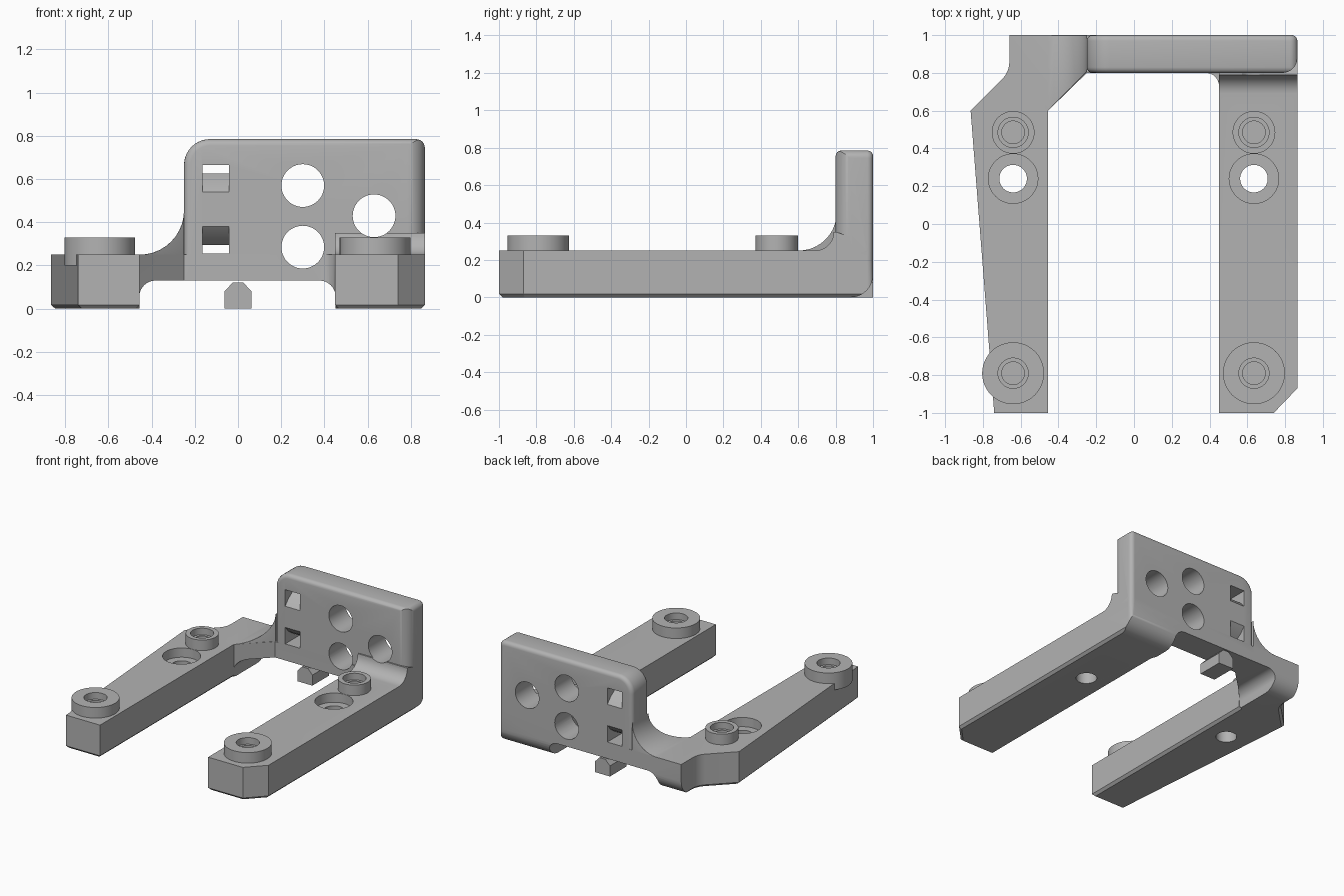
import bpy, bmesh
from math import sin, cos, radians

cube = bpy.data.objects.get("Cube")
if cube:
    bpy.data.objects.remove(cube, do_unlink=True)

grey = bpy.data.materials.new("plain_grey")
grey.use_nodes = True
colour = (0.45, 0.45, 0.45, 1)
grey.diffuse_color = colour
grey.node_tree.nodes["Principled BSDF"].inputs["Base Color"].default_value = colour


def arc(cx, cy, r, start, end, n=10):
    angles = [radians(start + (end - start) * i / n) for i in range(n + 1)]
    return [(cx + r * cos(a), cy + r * sin(a)) for a in angles]


def prism(name, pts, axis, lo, hi, shear=None, pick=None, width=0.03, segments=4):
    """Extrude a profile along an axis; optionally bevel the picked edges."""
    place = {"x": lambda a, b, t: (t, a, b),
             "y": lambda a, b, t: (a, t, b),
             "z": lambda a, b, t: (a, b, t)}[axis]
    bm = bmesh.new()
    ends = []
    for t in (lo, hi):
        ends.append([bm.verts.new(place(a, b, t)) for a, b in pts])
    if shear:
        for v in ends[0]:
            v.co.y = shear(v.co)
    bm.faces.new(ends[0])
    bm.faces.new(ends[1][::-1])
    n = len(pts)
    for i in range(n):
        j = (i + 1) % n
        bm.faces.new((ends[0][i], ends[1][i], ends[1][j], ends[0][j]))
    bmesh.ops.recalc_face_normals(bm, faces=bm.faces)
    if pick:
        rims = [e for f in (ends[0], ends[1]) for e in bm.edges
                if e.verts[0] in f and e.verts[1] in f and pick(e.verts[0].co, e.verts[1].co)]
        bmesh.ops.bevel(bm, geom=rims, offset=width, segments=segments,
                        affect="EDGES", profile=0.5, clamp_overlap=True)
        bmesh.ops.recalc_face_normals(bm, faces=bm.faces)
    mesh = bpy.data.meshes.new(name)
    bm.to_mesh(mesh)
    bm.free()
    mesh.materials.append(grey)
    obj = bpy.data.objects.new(name, mesh)
    bpy.context.collection.objects.link(obj)
    return obj


def disc(name, x, y, r, axis, lo, hi):
    return prism(name, arc(x, y, r, 0, 352.5, 47), axis, lo, hi)


def combine(target, tool, operation):
    mod = target.modifiers.new("combine", "BOOLEAN")
    mod.operation, mod.object, mod.solver = operation, tool, "EXACT"
    bpy.context.view_layer.objects.active = target
    bpy.ops.object.modifier_apply(modifier=mod.name)
    bpy.data.objects.remove(tool, do_unlink=True)


TOP = 0.25
# Two arms and the bridge at the back, with a chamfered underside
plan = [(-0.74, -1), (-0.455, -1), (-0.455, 0.6), (-0.25, 0.8)]
plan += arc(0.38, 0.73, 0.07, 90, 0)
plan += [(0.45, -1), (0.74, -1), (0.865, -0.87)]
plan += arc(0.835, 0.97, 0.03, 0, 90, 4) + [(-0.66, 1)]
plan += arc(-0.793, 0.86, 0.133, 0, -45) + [(-0.865, 0.6)]
bracket = prism("bracket", plan, "z", 0, TOP,
                pick=lambda a, b: a.z + b.z < 0.01, width=0.018, segments=1)

# Rounded lower back edge
heel = arc(0.88, 0.12, 0.12, -90, 0) + [(1.05, 0.12), (1.05, -0.05), (0.88, -0.05)]
combine(bracket, prism("heel_cutter", heel, "x", -1, 1), "DIFFERENCE")

# Upright plate with rounded rims
plate_profile = [(-0.25, 0.2)] + arc(-0.13, 0.665, 0.12, 180, 90)
plate_profile += arc(0.825, 0.745, 0.04, 90, 0, 6) + [(0.865, 0.2)]
plate = prism("plate", plate_profile, "y", 0.8, 1,
              pick=lambda a, b: max(a.z, b.z) > 0.3)
corner = arc(0.785, 0.88, 0.08, -90, 0) + [(0.95, 0.88), (0.95, 0.7), (0.785, 0.7)]
combine(plate, prism("corner_cutter", corner, "z", 0.3, 0.9), "DIFFERENCE")
combine(bracket, plate, "UNION")

# Curved web joining the plate to the shorter arm
web = arc(-0.455, 0.455, 0.205, -90, 0) + [(-0.25, 0.2), (-0.455, 0.2)]
combine(bracket, prism("web", web, "y", 0.8, 1, shear=lambda c: c.x + 1.055,
                       pick=lambda a, b: min(a.z, b.z) > 0.245, width=0.025), "UNION")

# Fillet between the plate and the longer arm
fillet = arc(0.69, 0.35, 0.1, -90, 0) + [(0.8, 0.35), (0.89, 0.32), (0.89, 0.2), (0.69, 0.2)]
combine(bracket, prism("fillet", fillet, "x", 0.45, 0.865), "UNION")

# Arched gap under the bridge
gap = [(-0.457, -0.1)] + arc(-0.382, 0.055, 0.075, 180, 90)
gap += arc(0.377, 0.055, 0.075, 90, 0) + [(0.452, -0.1)]
combine(bracket, prism("gap_cutter", gap, "y", 0.6, 1.1), "DIFFERENCE")

# Bosses with blind stepped holes, and counterbored through holes
for x in (-0.64, 0.635):
    for y, r in ((-0.79, 0.164), (0.485, 0.113)):
        combine(bracket, disc("boss", x, y, r, "z", 0.2, 0.33), "UNION")
        combine(bracket, disc("hole_cutter", x, y, 0.08, "z", 0.28, 0.4), "DIFFERENCE")
        combine(bracket, disc("hole_cutter", x, y, 0.06, "z", 0.12, 0.4), "DIFFERENCE")
    combine(bracket, disc("recess_cutter", x, 0.24, 0.131, "z", 0.18, 0.28), "DIFFERENCE")
    combine(bracket, disc("through_cutter", x, 0.24, 0.073, "z", -0.1, 0.3), "DIFFERENCE")

# Round holes in the plate
for x, z in ((0.3, 0.57), (0.3, 0.285), (0.63, 0.43)):
    combine(bracket, disc("plate_cutter", x, z, 0.099, "y", 0.6, 1.1), "DIFFERENCE")

# Pair of strap slots, each arched inside towards the other
for side in (1, -1):
    slot = [(0.78, 0.08), (0.8, 0.08), (0.84, 0.125), (0.9, 0.165), (0.96, 0.125),
            (1, 0.08), (1.02, 0.08), (1.02, 0.205), (0.78, 0.205)]
    slot = [(y, 0.46 + side * h) for y, h in slot]
    combine(bracket, prism("slot_cutter", slot, "x", -0.165, -0.042), "DIFFERENCE")

# Small support peg under the bridge
peg = prism("support_peg", [(-0.063, 0), (0.063, 0), (0.063, 0.08), (0.025, 0.12),
                            (-0.025, 0.12), (-0.063, 0.08)], "y", 0.8, 1)

for obj in (bracket, peg):
    bpy.ops.object.select_all(action="DESELECT")
    obj.select_set(True)
    bpy.context.view_layer.objects.active = obj
    bpy.ops.object.shade_smooth_by_angle(angle=radians(30))
